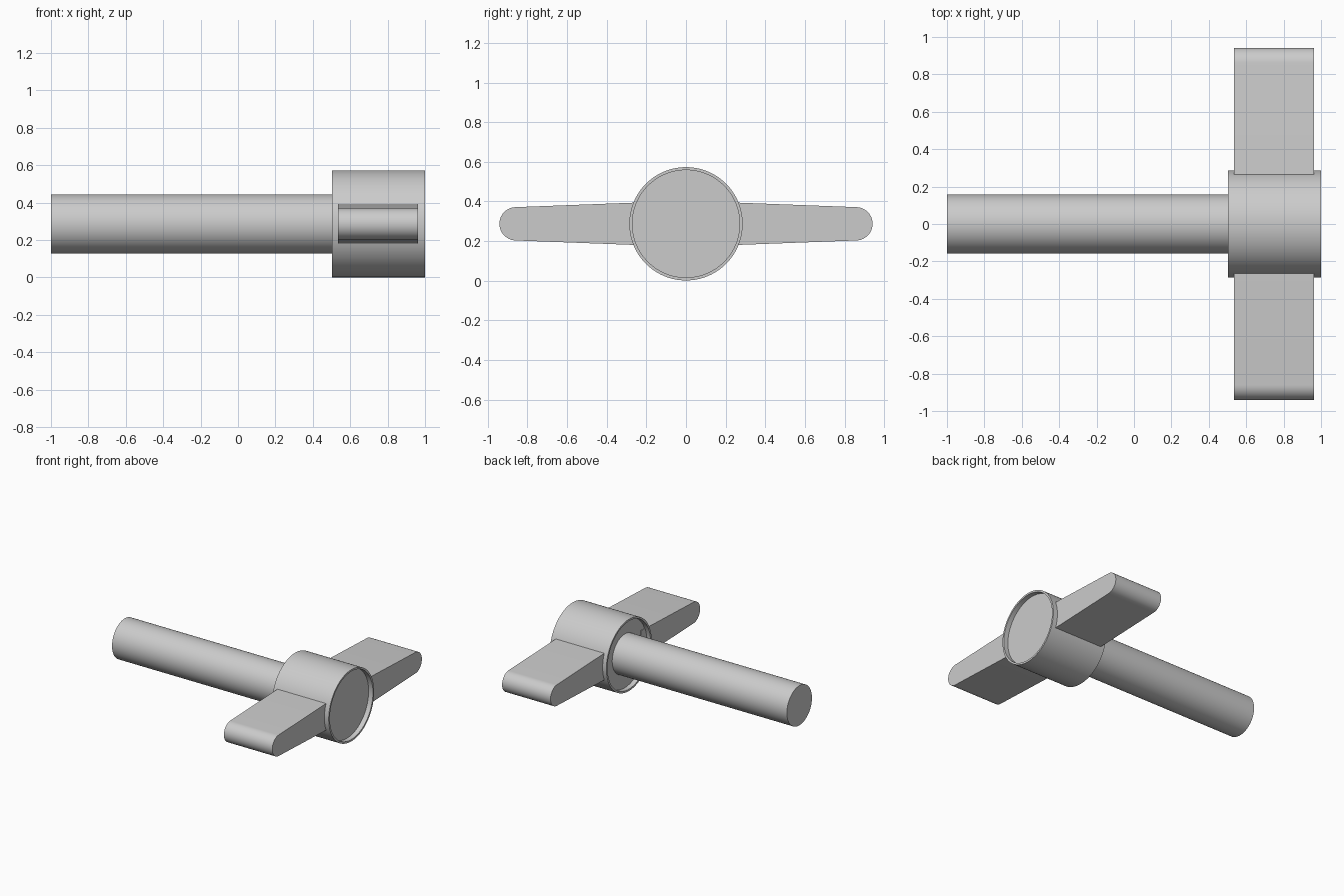
import bpy, bmesh, math
from mathutils import Matrix, Vector

if "Cube" in bpy.data.objects:
    bpy.data.objects.remove(bpy.data.objects["Cube"], do_unlink=True)

AXIS_Z = 0.287

grey = bpy.data.materials.new("plain grey")
grey.use_nodes = True
color = (0.6, 0.6, 0.6, 1)
grey.diffuse_color = color
grey.node_tree.nodes["Principled BSDF"].inputs["Base Color"].default_value = color


def finish(name, bm):
    bmesh.ops.remove_doubles(bm, verts=bm.verts, dist=1e-5)
    bmesh.ops.recalc_face_normals(bm, faces=bm.faces)
    mesh = bpy.data.meshes.new(name)
    bm.to_mesh(mesh)
    bm.free()
    mesh.materials.append(grey)
    obj = bpy.data.objects.new(name, mesh)
    obj.location.z = AXIS_Z
    bpy.context.collection.objects.link(obj)
    bpy.ops.object.select_all(action='DESELECT')
    obj.select_set(True)
    bpy.context.view_layer.objects.active = obj
    bpy.ops.object.shade_smooth_by_angle(angle=math.radians(30))
    return obj


def lathe(name, profile, steps=96):
    """Spin (x, radius) points around the x axis."""
    bm = bmesh.new()
    verts = [bm.verts.new((x, 0, r)) for x, r in profile]
    edges = [bm.edges.new(pair) for pair in zip(verts, verts[1:])]
    bmesh.ops.spin(bm, geom=verts + edges, cent=(0, 0, 0), axis=(1, 0, 0),
                   angle=math.tau, steps=steps, use_merge=True)
    return finish(name, bm)


def wing(name, side):
    """Tapered paddle with a round tip, extruded along x."""
    tip_r, tip_y, root_y, root_half = 0.084, 0.858, 0.2, 0.109
    outline = [(root_y, -root_half)]
    for i in range(25):
        a = math.radians(-88 + 176 * i / 24)
        outline.append((tip_y + tip_r * math.cos(a), tip_r * math.sin(a)))
    outline.append((root_y, root_half))
    bm = bmesh.new()
    face = bm.faces.new([bm.verts.new((0.535, side * y, z)) for y, z in outline])
    out = bmesh.ops.extrude_face_region(bm, geom=[face])
    moved = [v for v in out["geom"] if isinstance(v, bmesh.types.BMVert)]
    bmesh.ops.translate(bm, verts=moved, vec=(0.427, 0, 0))
    return finish(name, bm)


# Hub with a shallow recess in each end
lathe("hub", [(0.54, 0), (0.54, 0.271), (0.502, 0.271), (0.502, 0.286),
              (1.0, 0.286), (1.0, 0.271), (0.962, 0.271), (0.962, 0)])

# Shaft running into the hub
lathe("shaft", [(-1.0, 0), (-1.0, 0.158), (0.56, 0.158), (0.56, 0)])

# Pair of wings
wing("left_side_wing", 1)
wing("right_side_wing", -1)
